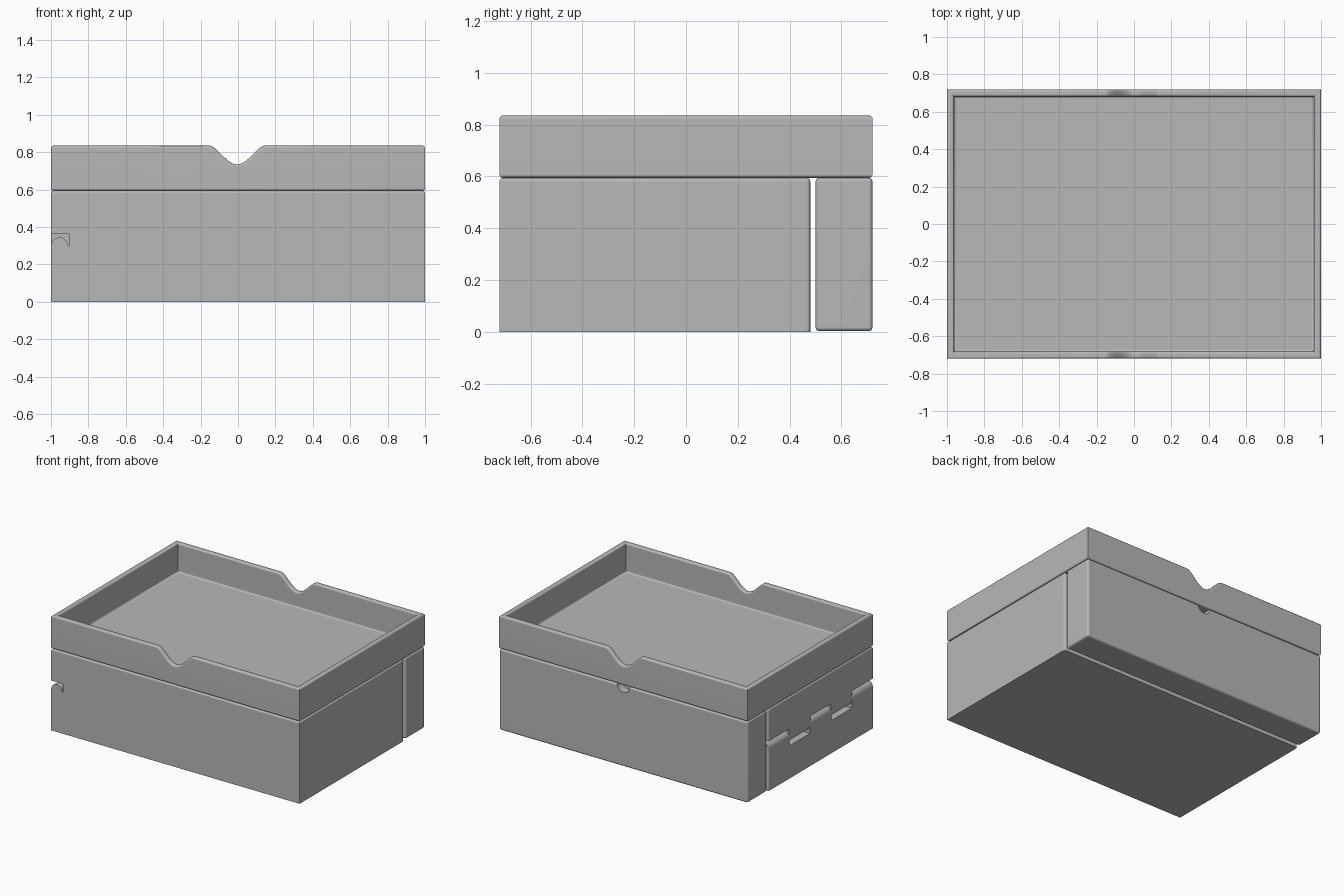
import bpy, bmesh, math
from mathutils import Vector

start = bpy.data.objects.get("Cube")
if start:
    bpy.data.objects.remove(start, do_unlink=True)

grey = bpy.data.materials.new("matte grey")
grey.use_nodes = True
GREY = (0.48, 0.48, 0.48, 1)
grey.diffuse_color = GREY
grey.node_tree.nodes["Principled BSDF"].inputs["Base Color"].default_value = GREY

SEAM, TOP = 0.595, 0.835      # height of the box and of the tray rim
HALF_W, HALF_D = 1.0, 0.72


def to_object(name, bm):
    bmesh.ops.recalc_face_normals(bm, faces=bm.faces)
    mesh = bpy.data.meshes.new(name)
    bm.to_mesh(mesh)
    bm.free()
    mesh.materials.append(grey)
    obj = bpy.data.objects.new(name, mesh)
    bpy.context.collection.objects.link(obj)
    return obj


def box(bm, lo, hi):
    lo, hi = Vector(lo), Vector(hi)
    verts = bmesh.ops.create_cube(bm, size=1)["verts"]
    bmesh.ops.scale(bm, vec=hi - lo, verts=verts)
    bmesh.ops.translate(bm, vec=(lo + hi) / 2, verts=verts)


def prism(profile, y0, y1):
    """Solid with an x-z outline, running from y0 to y1."""
    bm = bmesh.new()
    face = bm.faces.new([bm.verts.new((x, y0, z)) for x, z in profile])
    out = bmesh.ops.extrude_face_region(bm, geom=[face])["geom"]
    moved = [v for v in out if isinstance(v, bmesh.types.BMVert)]
    bmesh.ops.translate(bm, vec=(0, y1 - y0, 0), verts=moved)
    return to_object("cutter", bm)


def cut(obj, cutter):
    cutter.hide_render = True
    mod = obj.modifiers.new("cut", 'BOOLEAN')
    mod.operation, mod.solver, mod.object = 'DIFFERENCE', 'EXACT', cutter
    bpy.context.view_layer.objects.active = obj
    bpy.ops.object.modifier_apply(modifier=mod.name)
    bpy.data.objects.remove(cutter, do_unlink=True)


def round_edges(bm, rule, width):
    edges = [e for e in bm.edges if e.calc_face_angle(0) > 0.7 and rule(e)]
    bmesh.ops.bevel(bm, geom=edges, offset=width, segments=3, profile=0.5,
                    affect='EDGES', clamp_overlap=False)


def finish(obj):
    bpy.ops.object.select_all(action='DESELECT')
    obj.select_set(True)
    bpy.context.view_layer.objects.active = obj
    bpy.ops.object.shade_smooth_by_angle(angle=math.radians(35))
    normals = obj.modifiers.new("normals", 'WEIGHTED_NORMAL')
    normals.keep_sharp = True


def vertical(e):
    d = e.verts[0].co - e.verts[1].co
    return abs(d.z) > 0.9 * d.length


# Main box: rounded along the top and the rear corners
bm = bmesh.new()
box(bm, (-HALF_W, -HALF_D, 0), (HALF_W, 0.48, SEAM))
round_edges(bm, lambda e: min(v.co.z for v in e.verts) > 0.5
            or vertical(e) and e.verts[0].co.y > 0, 0.015)
main_box = to_object("main_box", bm)

# Interlocking hinge knuckles along the right-hand wall
PIN_Z, R, STEP = 0.30, 0.045, 0.24
for i in range(5):
    side = 1 if i % 2 == 0 else -1
    arc = [(-HALF_W + R - R * math.cos(math.pi * k / 12),
            PIN_Z + side * R * math.sin(math.pi * k / 12)) for k in range(13)]
    slot = PIN_Z + side * 0.062
    outline = [(-1.05, PIN_Z)] + arc + [(-0.904, PIN_Z), (-0.904, slot), (-1.05, slot)]
    y0 = -HALF_D + i * STEP
    cut(main_box, prism(outline, y0 - (0.05 if i == 0 else -0.002),
                        y0 + STEP + (0.01 if i == 4 else -0.002)))
finish(main_box)

# Rear compartment: rounded all over, with a finger hole at the top
bm = bmesh.new()
box(bm, (-HALF_W, 0.50, 0.003), (HALF_W, HALF_D, SEAM))
round_edges(bm, lambda e: True, 0.015)
rear_box = to_object("rear_box", bm)
circle = [(0.052 * math.cos(math.tau * k / 24), SEAM + 0.052 * math.sin(math.tau * k / 24))
          for k in range(24)]
cut(rear_box, prism(circle, HALF_D - 0.06, HALF_D + 0.05))
finish(rear_box)

# Tray lid: shallow open box with a dipped notch in the front and back walls
WALL, FLOOR = 0.038, 0.625
bm = bmesh.new()
box(bm, (-HALF_W, -HALF_D, SEAM), (HALF_W, HALF_D, TOP))
tray = to_object("tray_lid", bm)
bm = bmesh.new()
box(bm, (WALL - HALF_W, WALL - HALF_D, FLOOR), (HALF_W - WALL, HALF_D - WALL, 1))
cut(tray, to_object("cutter", bm))

dip = []
for k in range(25):
    t = k / 12 - 1
    f = max(0, 0.5 + 0.5 * math.cos(math.pi * t)) ** 0.8
    dip.append((0.147 * t - 0.005, TOP + 0.001 - 0.101 * f))
dip += [(dip[-1][0], 1), (dip[0][0], 1)]
cut(tray, prism(dip, -1, 1))

bm = bmesh.new()
bm.from_mesh(tray.data)
bmesh.ops.remove_doubles(bm, verts=bm.verts, dist=0.0005)
round_edges(bm, lambda e: not vertical(e), 0.012)
bm.to_mesh(tray.data)
bm.free()
finish(tray)
